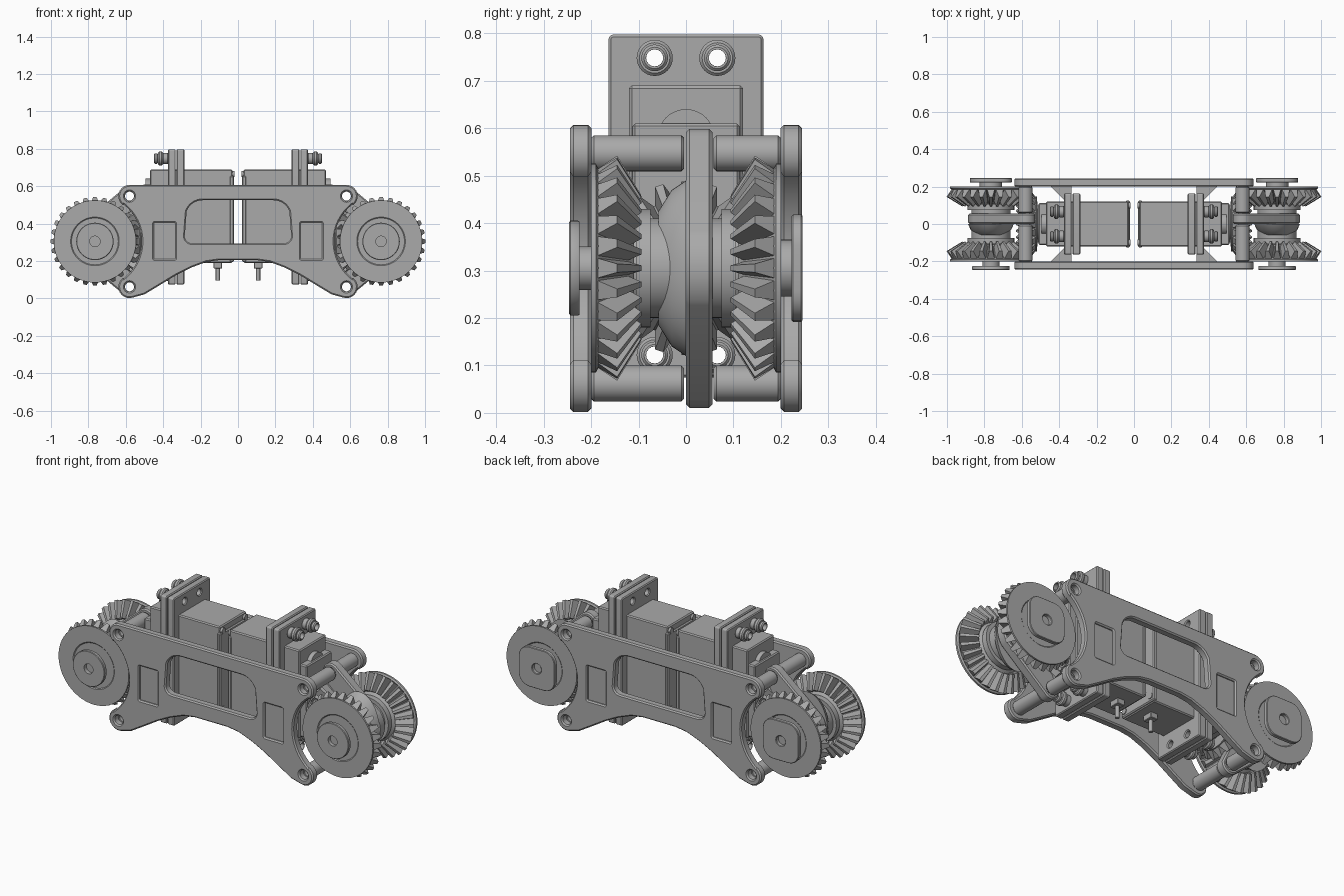
import bpy, bmesh, math
from mathutils import Matrix, Vector

if "Cube" in bpy.data.objects:
    bpy.data.objects.remove(bpy.data.objects["Cube"])

grey = bpy.data.materials.new("mid grey")
grey.use_nodes = True
colour = (0.4, 0.4, 0.4, 1)
grey.diffuse_color = colour
grey.node_tree.nodes["Principled BSDF"].inputs["Base Color"].default_value = colour

WHEEL = Vector((0.765, 0, 0.305))     # wheel centre, also the apex of the bevel gears
BAR_X, BAR_Z = 0.58, (0.062, 0.547)
ALONG_Y = Matrix(((1, 0, 0, 0), (0, 0, -1, 0), (0, 1, 0, 0), (0, 0, 0, 1)))
ALONG_X = Matrix(((0, 0, 1, 0), (1, 0, 0, 0), (0, 1, 0, 0), (0, 0, 0, 1)))


def finish(name, mesh, mirror=True):
    obj = bpy.data.objects.new(name, mesh)
    bpy.context.collection.objects.link(obj)
    mesh.materials.clear()
    mesh.materials.append(grey)
    if mirror:
        obj.modifiers.new("both ends", 'MIRROR').use_mirror_merge = False
    bpy.ops.object.select_all(action='DESELECT')
    obj.select_set(True)
    bpy.context.view_layer.objects.active = obj
    bpy.ops.object.shade_smooth_by_angle(angle=math.radians(32))
    return obj


def from_bmesh(name, bm, mirror=True):
    bmesh.ops.recalc_face_normals(bm, faces=bm.faces)
    mesh = bpy.data.meshes.new(name)
    bm.to_mesh(mesh)
    bm.free()
    return finish(name, mesh, mirror)


def box(name, x, y, z, bevel=0.006):
    bm = bmesh.new()
    bmesh.ops.create_cube(bm, size=1)
    for v in bm.verts:
        v.co = [lo + (c + 0.5) * (hi - lo) for c, (lo, hi) in zip(v.co, (x, y, z))]
    if bevel:
        bmesh.ops.bevel(bm, geom=bm.edges[:], offset=bevel, segments=1, affect='EDGES')
    return from_bmesh(name, bm)


def frame(centre, direction):
    turn = Vector(direction).to_track_quat('Z', 'Y').to_matrix().to_4x4()
    return Matrix.Translation(centre) @ turn


def add_lathe(bm, profile, steps=48):
    """Spin (height, radius) points about local z."""
    verts = [bm.verts.new((r, 0, h)) for h, r in profile]
    edges = [bm.edges.new(pair) for pair in zip(verts, verts[1:])]
    bmesh.ops.spin(bm, geom=verts + edges, cent=(0, 0, 0), axis=(0, 0, 1),
                   angle=math.tau, steps=steps)
    bmesh.ops.remove_doubles(bm, verts=bm.verts, dist=0.0001)


def lathe(name, profile, centre, direction, steps=48, squash=None):
    bm = bmesh.new()
    add_lathe(bm, profile, steps)
    if squash:
        bmesh.ops.scale(bm, vec=squash, verts=bm.verts)
    bm.transform(frame(centre, direction))
    return from_bmesh(name, bm)


def cylinder(name, centre, direction, radius, length, steps=32):
    return lathe(name, [(0, 0), (0, radius), (length, radius), (length, 0)],
                 centre, direction, steps)


def tube(name, centre, direction, radius, hole, length):
    c = min(0.006, length / 4)
    return lathe(name, [(0, hole), (0, radius - c), (c, radius), (length - c, radius),
                        (length, radius - c), (length, hole), (0, hole)],
                 centre, direction, 32)


def arc(cx, cy, r, start, end, n=10):
    return [(cx + r * math.cos(math.radians(start + (end - start) * i / n)),
             cy + r * math.sin(math.radians(start + (end - start) * i / n)))
            for i in range(n + 1)]


def circle(cx, cy, r, n=24):
    return arc(cx, cy, r, 0, 360, n)[:-1]


def rounded(x0, x1, y0, y1, r):
    return (arc(x1 - r, y0 + r, r, -90, 0, 5) + arc(x1 - r, y1 - r, r, 0, 90, 5)
            + arc(x0 + r, y1 - r, r, 90, 180, 5) + arc(x0 + r, y0 + r, r, 180, 270, 5))


def mirrored(half):
    return half + [(-x, y) for x, y in reversed(half)]


def sheet(name, loops, axes, middle, thickness, bevel=0.007, mirror=True):
    """Flat plate with holes and chamfered rims, from closed 2D outlines."""
    curve = bpy.data.curves.new(name, 'CURVE')
    curve.dimensions, curve.fill_mode = '2D', 'BOTH'
    curve.extrude = thickness / 2 - bevel
    curve.bevel_depth, curve.bevel_resolution, curve.offset = bevel, 0, -bevel
    for loop in loops:
        spline = curve.splines.new('POLY')
        spline.points.add(len(loop) - 1)
        for point, (x, y) in zip(spline.points, loop):
            point.co = (x, y, 0, 1)
        spline.use_cyclic_u = True
    temp = bpy.data.objects.new("temp", curve)
    bpy.context.collection.objects.link(temp)
    graph = bpy.context.evaluated_depsgraph_get()
    mesh = bpy.data.meshes.new_from_object(temp.evaluated_get(graph))
    bpy.data.objects.remove(temp)
    mesh.transform(Matrix.Translation(middle) @ axes)
    return finish(name, mesh, mirror)


def bevel_gear(name, body, tip, root, inner, teeth, direction):
    """Teeth taper toward the apex at the wheel centre."""
    bm = bmesh.new()
    add_lathe(bm, body, 56)
    for i in range(teeth):
        spin = Matrix.Rotation(math.tau * i / teeth, 3, 'Z')
        ends = []
        for k in (1, inner):
            section = []
            for (h, r), w in ((root, -0.021), (tip, -0.009), (tip, 0.009), (root, 0.021)):
                section.append(bm.verts.new(spin @ Vector((r * k, w * k, h * k))))
            ends.append(section)
        a, b = ends
        bm.faces.new(a)
        bm.faces.new(b[::-1])
        for j in range(4):
            n = (j + 1) % 4
            bm.faces.new((a[j], b[j], b[n], a[n]))
    bm.transform(frame(WHEEL, direction))
    return from_bmesh(name, bm)


# Side plates with window, tab slots and bolt holes
half = [(0.10, 0.205), (0.17, 0.195), (0.25, 0.165), (0.33, 0.125), (0.42, 0.07), (0.5, 0.022)]
half += arc(BAR_X, BAR_Z[0], 0.06, -110, 55)
half += arc(WHEEL.x, WHEEL.z, 0.25, 232, 128, 16)
half += arc(BAR_X, BAR_Z[1], 0.06, -55, 90)
window = mirrored(arc(0.245, 0.335, 0.04, -90, 15, 6) + arc(0.19, 0.435, 0.09, 20, 90, 8))
holes = [circle(s * BAR_X, z, 0.026) for s in (-1, 1) for z in BAR_Z]
slots = [rounded(min(s * 0.335, s * 0.45), max(s * 0.335, s * 0.45), 0.21, 0.405, 0.006)
         for s in (-1, 1)]
for side, s in (("front", -1), ("back", 1)):
    sheet(side + "_side_plate", [mirrored(half), window] + holes + slots,
          ALONG_Y, (0, s * 0.222, 0), 0.045, mirror=False)
    box(side + "_slot_panel", (0.333, 0.452), sorted((s * 0.203, s * 0.232)), (0.208, 0.407), 0)

# Cross bars between the plates
for z in BAR_Z:
    tube("cross_bar_front", (BAR_X, -0.2, z), (0, 1, 0), 0.038, 0.024, 0.196)
    tube("cross_bar_back", (BAR_X, 0.058, z), (0, 1, 0), 0.038, 0.024, 0.142)

# Axle carrier: forked plate between the bars and the wheel hub
carrier = arc(BAR_X, BAR_Z[0], 0.052, 180, 318) + arc(WHEEL.x, WHEEL.z, 0.122, -40, 40, 14)
carrier += arc(BAR_X, BAR_Z[1], 0.052, 42, 180) + arc(0.46, WHEEL.z, 0.19, 55, -55, 14)
sheet("axle_carrier", [carrier] + [circle(BAR_X, z, 0.026) for z in BAR_Z],
      ALONG_Y, (0, 0.028, 0), 0.055)
lathe("carrier_boss", [(0, 0), (0, 0.185), (0.03, 0.165), (0.058, 0.12), (0.058, 0)],
      WHEEL, (0, -1, 0), squash=(0.66, 1, 1))
lathe("wheel_hub", [(-0.13, 0), (-0.13, 0.1), (-0.105, 0.1), (-0.105, 0.125), (-0.075, 0.125),
                    (-0.075, 0.105), (0.075, 0.105), (0.075, 0.125), (0.105, 0.125),
                    (0.105, 0.1), (0.13, 0.1), (0.13, 0)], WHEEL, (0, 1, 0))

# Bevel gears: two wheels and a driving pinion at each end
wheel_body = [(0.11, 0), (0.11, 0.12), (0.122, 0.137), (0.183, 0.207), (0.19, 0.22),
              (0.2, 0.22), (0.2, 0.13), (0.196, 0.125), (0.196, 0)]
for side, s in (("front", -1), ("back", 1)):
    bevel_gear(side + "_wheel_gear", wheel_body, (0.145, 0.237), (0.187, 0.209), 0.65, 28, (0, s, 0))
bevel_gear("drive_pinion", [(0.15, 0), (0.15, 0.094), (0.235, 0.147), (0.245, 0.147),
                            (0.25, 0.1), (0.275, 0.1), (0.275, 0)],
           (0.205, 0.183), (0.238, 0.147), 0.66, 20, (-1, 0, 0))

# Wheel end caps: round in front, rounded square at the back
lathe("front_cap", [(0.195, 0), (0.195, 0.046), (0.224, 0.046), (0.224, 0.098), (0.228, 0.1),
                    (0.243, 0.1), (0.246, 0.097), (0.246, 0.028), (0.225, 0.028), (0.225, 0)],
      WHEEL, (0, -1, 0))
cylinder("back_cap_neck", WHEEL + Vector((0, 0.195, 0)), (0, 1, 0), 0.06, 0.029)
x, z = WHEEL.x, WHEEL.z
sheet("back_cap", [rounded(x - 0.113, x + 0.113, z - 0.113, z + 0.113, 0.065),
                   circle(x, z, 0.028)], ALONG_Y, (0, 0.234, 0), 0.023, 0.003)

# Servo motors
box("servo_body", (0.03, 0.47), (-0.12, 0.12), (0.19, 0.69))
box("servo_rear_cap", (0.022, 0.045), (-0.125, 0.125), (0.195, 0.655))
for y in (-0.1, 0.1):
    for z in (0.225, 0.665):
        cylinder("rear_screw", (0.018, y, z), (1, 0, 0), 0.016, 0.04, 16)
box("servo_gear_case", (0.46, 0.51), (-0.113, 0.113), (0.2, 0.61))
cylinder("servo_output", (0.48, 0, WHEEL.z), (1, 0, 0), 0.06, 0.06)
cylinder("servo_nose", (0.46, 0, 0.58), (1, 0, 0), 0.06, 0.035)
box("cable_plug", (0.085, 0.13), (-0.03, 0.03), (0.16, 0.2), 0.003)
cylinder("cable", (0.108, 0, 0.095), (0, 0, 1), 0.011, 0.08, 12)

# Servo mounting: bracket plate, servo ears, spacers and washers, all bolted through
bolts = [(y, z) for y in (-0.066, 0.066) for z in (0.122, 0.748)]
bolt_holes = [circle(y, z, 0.018, 16) for y, z in bolts]
sheet("mount_bracket", [rounded(-0.163, 0.163, 0.075, 0.797, 0.01)] + bolt_holes,
      ALONG_X, (0.308, 0, 0), 0.042, 0.005)
sheet("servo_ears", [rounded(-0.163, 0.163, 0.075, 0.797, 0.01)] + bolt_holes,
      ALONG_X, (0.354, 0, 0), 0.042, 0.005)
for y, z in bolts:
    tube("bolt_spacer", (0.37, y, z), (1, 0, 0), 0.03, 0.018, 0.035)
    tube("bolt_washer", (0.402, y, z), (1, 0, 0), 0.038, 0.018, 0.025)
    tube("bolt_head", (0.427, y, z), (1, 0, 0), 0.028, 0.018, 0.022)

# Bracket tabs and gussets reaching into the plate slots
for side, s in (("front", -1), ("back", 1)):
    box(side + "_bracket_tab", (0.335, 0.378), sorted((s * 0.15, s * 0.21)), (0.212, 0.403), 0)
    bm = bmesh.new()
    base = bm.faces.new([bm.verts.new(p) for p in
                         ((0.375, s * 0.13, 0.212), (0.45, s * 0.205, 0.212), (0.375, s * 0.205, 0.212))])
    top = bmesh.ops.extrude_face_region(bm, geom=[base])["geom"]
    bmesh.ops.translate(bm, vec=(0, 0, 0.19), verts=[v for v in top if isinstance(v, bmesh.types.BMVert)])
    from_bmesh(side + "_gusset", bm)
